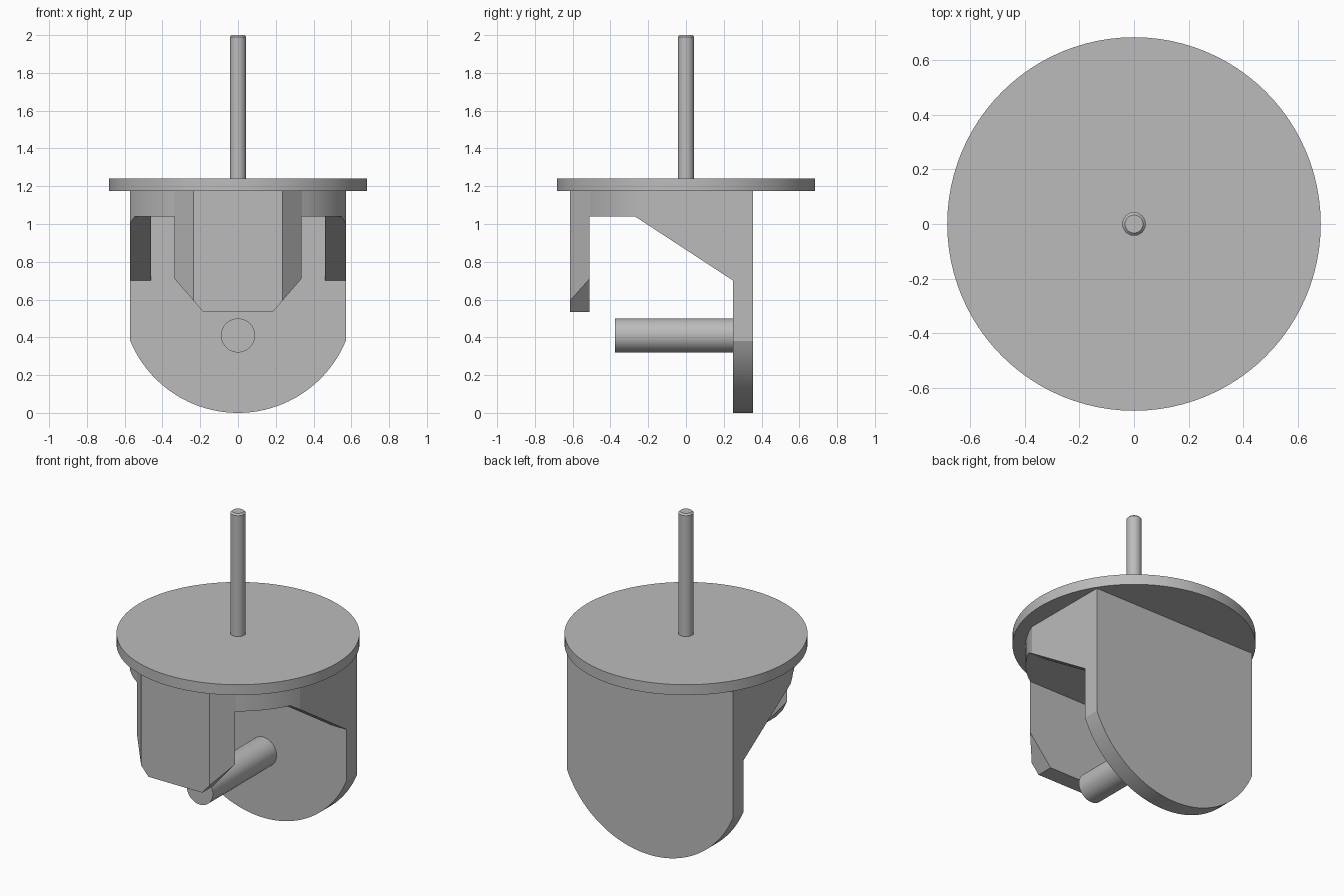
import bpy, bmesh
from math import sin, cos, pi, atan2, radians
from mathutils import Vector

cube = bpy.data.objects.get("Cube")
if cube:
    bpy.data.objects.remove(cube, do_unlink=True)

grey = bpy.data.materials.new("plain_grey")
grey.use_nodes = True
colour = (0.5, 0.5, 0.5, 1)
grey.diffuse_color = colour
grey.node_tree.nodes["Principled BSDF"].inputs["Base Color"].default_value = colour


def add_object(name, bm):
    bmesh.ops.recalc_face_normals(bm, faces=bm.faces)
    mesh = bpy.data.meshes.new(name)
    bm.to_mesh(mesh)
    bm.free()
    mesh.materials.append(grey)
    obj = bpy.data.objects.new(name, mesh)
    bpy.context.collection.objects.link(obj)
    return obj


def prism(name, profile, axis, start, end):
    """Extrude a 2D profile along x, y or z."""
    place = {"x": lambda a, b, d: (d, a, b),
             "y": lambda a, b, d: (a, d, b),
             "z": lambda a, b, d: (a, b, d)}[axis]
    bm = bmesh.new()
    face = bm.faces.new([bm.verts.new(place(a, b, start)) for a, b in profile])
    moved = bmesh.ops.extrude_face_region(bm, geom=[face])["geom"]
    shift = Vector(place(0, 0, end - start))
    bmesh.ops.translate(bm, vec=shift,
                        verts=[v for v in moved if isinstance(v, bmesh.types.BMVert)])
    return add_object(name, bm)


def round_profile(radius, centre=0.0, sides=64):
    return [(radius * cos(2 * pi * i / sides), centre + radius * sin(2 * pi * i / sides))
            for i in range(sides)]


def smooth(obj, angle):
    bpy.ops.object.select_all(action="DESELECT")
    obj.select_set(True)
    bpy.context.view_layer.objects.active = obj
    bpy.ops.object.shade_smooth_by_angle(angle=radians(angle))


# Housing outline seen from above: flat back, rounded shoulders, chamfered front
radius, steps = 0.61, 12
a0, a1 = atan2(-0.21, 0.57), atan2(-0.51, 0.34)
half = [(0.57, 0.355)]
half += [(radius * cos(a0 + (a1 - a0) * i / steps), radius * sin(a0 + (a1 - a0) * i / steps))
         for i in range(steps + 1)]
half.append((0.235, -0.615))
outline = half + [(-x, y) for x, y in reversed(half)]
housing = prism("housing", outline, "z", -0.1, 1.175)

# Rounded lower end of the back plate
arch_r = 0.6175
arch = [(arch_r * cos(pi + pi * i / 56), arch_r + arch_r * sin(pi + pi * i / 56))
        for i in range(57)]
arch += [(arch_r, 1.5), (-arch_r, 1.5)]

# Side opening with sloped braces, inner pocket and tapered front lip
opening = [(-0.51, -1), (0.25, -1), (0.25, 0.7), (-0.27, 1.04), (-0.51, 1.04)]
pocket = [(-0.4, -1), (0.25, -1), (0.25, 1.04), (-0.4, 1.04)]
lip = [(-0.62, -1), (0.62, -1), (0.62, 1.04), (0.185, 0.535), (-0.185, 0.535), (-0.62, 1.04)]
cutters = [
    (prism("arch_cutter", arch, "y", -1, 1), "INTERSECT"),
    (prism("opening_cutter", opening, "x", -1, 1), "DIFFERENCE"),
    (prism("pocket_cutter", pocket, "x", -0.46, 0.46), "DIFFERENCE"),
    (prism("lip_cutter", lip, "y", -1, -0.4), "DIFFERENCE"),
]
for cutter, operation in cutters:
    cutter.hide_render = True
    mod = housing.modifiers.new(cutter.name, "BOOLEAN")
    mod.operation = operation
    mod.solver = "EXACT"
    mod.object = cutter
bpy.context.view_layer.update()
graph = bpy.context.evaluated_depsgraph_get()
housing_mesh = bpy.data.meshes.new_from_object(housing.evaluated_get(graph))
housing.modifiers.clear()
housing.data = housing_mesh
for cutter, _ in cutters:
    bpy.data.objects.remove(cutter, do_unlink=True)
smooth(housing, 8)

# Round top plate
top_plate = prism("top_plate", round_profile(0.684, sides=96), "z", 1.175, 1.24)
smooth(top_plate, 30)

# Horizontal peg on the back plate
peg = prism("peg", round_profile(0.09, 0.41), "y", -0.375, 0.26)
smooth(peg, 30)

# Upright rod with a chamfered tip
rod = prism("rod", round_profile(0.043, sides=48), "z", 1.23, 2.0)
bm = bmesh.new()
bm.from_mesh(rod.data)
rim = [e for e in bm.edges if all(v.co.z > 1.99 for v in e.verts)]
bmesh.ops.bevel(bm, geom=rim, offset=0.01, segments=1, affect="EDGES")
bm.to_mesh(rod.data)
bm.free()
smooth(rod, 30)
